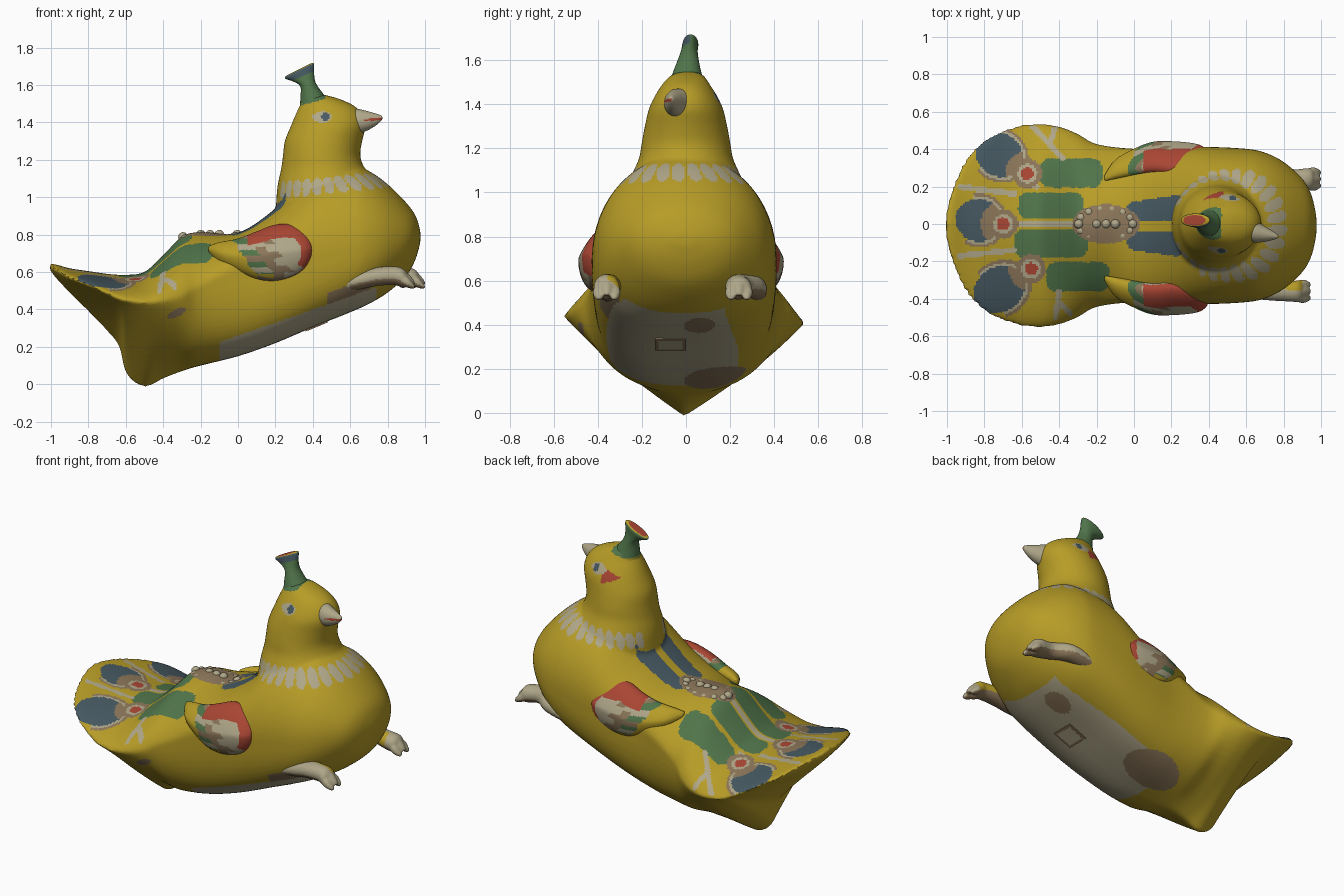
import bpy, bmesh, math
from mathutils import Vector

if "Cube" in bpy.data.objects:
    bpy.data.objects.remove(bpy.data.objects["Cube"])

COLOURS = [("yellow", (0.475, 0.335, 0.02)), ("cream", (0.43, 0.385, 0.25)), ("brown", (0.26, 0.18, 0.1)),
           ("green", (0.08, 0.175, 0.068)), ("blue", (0.062, 0.1, 0.122)), ("red", (0.4, 0.061, 0.034))]
YELLOW, CREAM, BROWN, GREEN, BLUE, RED = range(6)
MATS = []
for cname, rgb in COLOURS:
    MATS.append(bpy.data.materials.new(cname))
    MATS[-1].diffuse_color = (*rgb, 1)


def spline(rows, n=4):
    """Catmull-Rom interpolation of table rows."""
    out = []
    for i in range(len(rows) - 1):
        quad = [rows[max(i - 1, 0)], rows[i], rows[i + 1], rows[min(i + 2, len(rows) - 1)]]
        for t in (k / n for k in range(n)):
            out.append([0.5 * (2 * b + (c - a) * t + (2 * a - 5 * b + 4 * c - d) * t * t
                               + (3 * b - a - 3 * c + d) * t ** 3) for a, b, c, d in zip(*quad)])
    return out + [list(rows[-1])]


def loft(bm, rings):
    loops = [[bm.verts.new(p) for p in ring] for ring in rings]
    n = len(loops[0])
    for a, b in zip(loops, loops[1:]):
        for i in range(n):
            bm.faces.new((a[i], a[(i + 1) % n], b[(i + 1) % n], b[i]))
    bm.faces.new(loops[0][::-1])
    bm.faces.new(loops[-1])


def circle(seg):
    return [(math.cos(math.tau * i / seg), math.sin(math.tau * i / seg)) for i in range(seg)]


def tube(bm, rows, axis, seg=32, lean=0):
    """Rows are cx, cy, cz, ra, rb (and tilt); rings lie across the x or z axis."""
    rings = []
    for cx, cy, cz, ra, rb, *tilt in spline(rows):
        if axis == 'x':
            rings.append([(cx, cy + ra * c + lean * rb * max(s, 0), cz + rb * s) for c, s in circle(seg)])
        else:
            k = tilt[0] if tilt else 0
            rings.append([(cx + ra * c, cy + rb * s, cz + k * ra * c) for c, s in circle(seg)])
    loft(bm, rings)


def finish(name, bm, rule, voxel=0, smooth=4):
    """Make the object, merge its pieces and colour its faces by the rule."""
    bmesh.ops.recalc_face_normals(bm, faces=bm.faces)
    me = bpy.data.meshes.new(name)
    bm.to_mesh(me)
    bm.free()
    ob = bpy.data.objects.new(name, me)
    bpy.context.collection.objects.link(ob)
    bpy.ops.object.select_all(action='DESELECT')
    ob.select_set(True)
    bpy.context.view_layer.objects.active = ob
    if voxel:
        r, s = ob.modifiers.new("merge", 'REMESH'), ob.modifiers.new("soften", 'SMOOTH')
        r.mode, r.voxel_size = 'VOXEL', voxel
        s.factor, s.iterations = 0.5, smooth
        for md in ("merge", "soften"):
            bpy.ops.object.modifier_apply(modifier=md)
    ob.data.materials.clear()
    for m in MATS:
        ob.data.materials.append(m)
    for p in ob.data.polygons:
        p.material_index = rule(p.center, p.normal)
    bpy.ops.object.shade_smooth_by_angle(angle=math.radians(50))
    return ob


# Painted regions
def in_box(x, y, x0, x1, y0, y1, r=0.05):
    return math.hypot(max(x0 + r - x, x - x1 + r, 0), max(y0 + r - y, y - y1 + r, 0)) < r


def near_line(x, y, a, b, w):
    p, a, b = Vector((x, y)), Vector(a), Vector(b)
    t = max(0, min(1, (p - a).dot(b - a) / (b - a).length_squared))
    return (p - a - (b - a) * t).length < w


# Feather eyes: blue centre, length, width, red spot
EYES = [((-.72, .37), .13, .115, (-.57, .27)), ((-.83, .02), .125, .115, (-.70, .0)),
        ((-.72, -.35), .145, .12, (-.55, -.24))]
GREENS = [(-.62, -.27, .03, .17), (-.64, -.25, -.18, -.03), (-.5, -.17, .195, .35), (-.47, -.13, -.36, -.205)]
RAYS = [((-.38, .35), (-.55, .53)), ((-.45, .43), (-.42, .52)), ((-.40, -.36), (-.42, -.5)), ((-.4, -.42), (-.34, -.48)),
        ((-.64, .16), (-.93, .2)), ((-.64, -.14), (-.93, -.17)), ((-.62, 0), (-.3, 0)), ((-.6, .21), (-.52, .2))]


def back_colour(x, y):
    for (cx, cy), rl, rw, red in EYES:
        d = math.hypot(x - red[0], y - red[1])
        if d < .08:
            return RED if d < .034 else CREAM if d < .052 else BROWN
        ax = Vector((cx - red[0], cy - red[1])).normalized()
        u = (x - cx) * ax.x + (y - cy) * ax.y
        v = (y - cy) * ax.x - (x - cx) * ax.y
        e = math.hypot(u / rl, v / rw)
        if e < 1:
            return BROWN if d < .12 else BLUE
        if e < 1.25 and u < .05:
            return CREAM if e < 1.12 else BROWN
    if math.hypot((x + .15) / .18, y / .105) < 1:
        return BROWN
    if any(near_line(x, y, a, b, .015) for a, b in RAYS):
        return CREAM
    if any(in_box(x, y, *g) for g in GREENS):
        return GREEN
    return BLUE if in_box(x, abs(y + .01), -.04, .27, .03, .13 + .15 * max(x, 0)) else YELLOW


def body_colour(c, n):
    x, y, z = c
    # Flat underside with worn patches
    edge = .26 + .35 * x
    if n.z < -.3 and -.2 < x < .74 and z < edge:
        if math.hypot((x + .02) / .17, (y - .13) / .14) < 1 or math.hypot((x - .62) / .08, (y - .06) / .07) < 1:
            return BROWN
        if x > -.1 and y < .24 - .15 * max(x - .3, 0):
            return CREAM
    if n.z < -.1 and .48 < x < .85 and y < -.3 and edge <= z < edge + .06:
        return BROWN
    if y < 0 and math.hypot((x + .33) / .05, (z - .38 - .4 * (x + .33)) / .022) < 1:
        return BROWN
    # Petal collar
    ang = math.atan2(y, x - .47)
    level = (z - (1.015 + .1 * x)) / .05
    if abs(level) < 1 and abs(ang) < 2.75:
        if abs((ang * 27 / math.tau + .12 * level) % 1 - .5) < .45 * (1 - level ** 4) - .05 * (level < 0):
            return CREAM
    # Eyes and cheek patch
    if z > 1.33 and abs(n.y) > .3:
        ex = .45 if y < 0 else .51
        if math.hypot(x - ex - .018, z - 1.432) < .022:
            return BLUE
        if ((x - ex) / .058) ** 2 + abs(z - 1.43) / .032 < 1:
            return CREAM
        if y > 0 and .37 < x < .48 and abs(z - 1.40) < (x - .36) * .4:
            return RED
    if z > 1.5 + .25 * (x - .37) and x < .47:
        return GREEN
    return back_colour(x, y) if n.z > .12 and x < .28 and .42 < z < 1.02 else YELLOW


# Body stations: x, bottom, top, half width, level of widest point, lower roundness
BODY = [(-1.005, .61, .645, .07, .628, 1.4), (-.97, .565, .64, .2, .61, 1.3), (-.9, .49, .62, .355, .565, 1.1),
        (-.8, .39, .605, .46, .52, 1), (-.7, .285, .59, .51, .47, 1), (-.635, .2, .585, .53, .44, 1),
        (-.595, .05, .585, .54, .43, .95), (-.5, -.015, .6, .545, .42, 1.05), (-.4, .03, .69, .53, .43, 1.25),
        (-.3, .07, .79, .49, .46, 1.6), (-.2, .1, .815, .435, .52, 2.4), (0, .15, .81, .41, .62, 3.1),
        (.2, .22, .94, .415, .66, 3.2), (.4, .305, 1.13, .42, .7, 3.1), (.6, .385, 1.17, .41, .73, 2.8),
        (.7, .43, 1.14, .39, .745, 2.5), (.8, .49, 1.07, .34, .76, 2.2), (.9, .58, .97, .25, .78, 2),
        (.95, .67, .9, .16, .79, 2), (.975, .76, .82, .05, .79, 2)]
bm = bmesh.new()
rings = []
for x, zb, zt, w, zw, p in spline(BODY):
    ring = []
    skew = .03 * max(0, min(1, (-.1 - x) / .3)) * max(0, min(1, (x + 1) / .3))
    upper = 2 - .5 * max(0, min(1, -x / .15))
    for c, s in circle(64):
        q = upper if s >= 0 else p
        y = math.copysign(abs(c) ** (2 / q), c) * w - .008
        ring.append((x, y, zw + ((zt if s >= 0 else zb) - zw) * abs(s) ** (2 / q) - skew * y))
    rings.append(ring)
loft(bm, rings)
# Neck and head
tube(bm, [(.5, 0, .9, .3, .32), (.475, 0, 1.05, .265, .26), (.455, 0, 1.15, .225, .215), (.447, 0, 1.22, .207, .202),
          (.457, 0, 1.3, .207, .187), (.482, 0, 1.38, .2, .168), (.487, 0, 1.44, .18, .14),
          (.475, 0, 1.49, .145, .108), (.44, .005, 1.53, .09, .075), (.42, .01, 1.55, .03, .03)], 'z', 48)
finish("body", bm, body_colour, voxel=.0115, smooth=5)

# Crest with a flared, slanted end
bm = bmesh.new()
tube(bm, [(.43, .005, 1.47, .1, .09, 0), (.4, .005, 1.54, .066, .066, 0), (.375, .01, 1.6, .042, .048, .2),
          (.352, .015, 1.64, .055, .038, .4), (.33, .02, 1.672, .077, .036, .5), (.325, .02, 1.682, .07, .03, .5),
          (.323, .02, 1.683, .05, .02, .5)], 'z')
finish("crest", bm, lambda c, n: (RED if math.hypot((c.x - .323) / .06, (c.y - .02) / .028) < 1 else YELLOW)
       if n.z > .6 and c.z > 1.6 else
       (BLUE if c.z - .4 * (c.x - .33) > 1.638 and c.y < .02 else GREEN if c.z > 1.5 else YELLOW))

# Beak with a painted mouth line
bm = bmesh.new()
tube(bm, [(.57, -.02, 1.405, .05, .05), (.635, -.035, 1.405, .062, .066), (.685, -.05, 1.408, .047, .054),
          (.735, -.06, 1.415, .027, .033), (.765, -.066, 1.423, .012, .014), (.772, -.067, 1.424, .004, .004)], 'x', 48)
finish("beak", bm, lambda c, n: RED if c.x > .67 and n.y < .1 and abs(c.z - 1.413 - .1 * (c.x - .7)) < .006 else CREAM)


# Wings
def wing_colour(c, n):
    u, v = (c.x - .2) / .2, (c.z - .705) / .155
    r, a = math.hypot(u, v), math.degrees(math.atan2(v, u))
    if r > .7 and -35 < a < 65 or n.z > .6 and c.x > .05 or c.y > 0 and c.x > .1 and v > .45:
        return RED
    if r > .9 and a < 0:
        return BROWN if c.x > .1 else YELLOW
    q = c.x + .67 * (c.z - .7) + .018 * abs(math.sin(c.z * 42))
    if q > .18:
        return BROWN if q < .24 and math.sin(c.z * 84) > .2 else CREAM
    if q > .125:
        return BROWN if v < .2 else CREAM
    if q > .03 and -.75 < v < .7:
        return (GREEN, BROWN, GREEN, CREAM)[int(c.z * 32) % 4]
    return YELLOW


for side, sgn, cy in (("right", -1, .41), ("left", 1, .365)):
    bm = bmesh.new()
    tube(bm, [(-.16, sgn * (cy - .12), .725, .015, .015), (-.1, sgn * (cy - .07), .705, .05, .055),
              (0, sgn * (cy - .03), .69, .068, .09), (.1, sgn * cy, .69, .075, .128), (.2, sgn * cy, .703, .078, .152),
              (.3, sgn * cy, .715, .07, .138), (.36, sgn * cy, .72, .055, .1), (.395, sgn * cy, .725, .025, .045)],
         'x', 48, lean=-sgn * .45)
    finish(side + "_wing", bm, wing_colour, voxel=.009, smooth=3)

# Legs with three toes each, pale outside and yellow inside
for side, sgn, y, tip in (("right", -1, -.36, .945), ("left", 1, .24, 1.0)):
    bm = bmesh.new()
    yo = y + (.02 if sgn < 0 else .07)
    tube(bm, [(.48, yo, .52, .02, .015), (.6, yo, .545, .055, .045), (.74, yo - .01, .575, .06, .05),
              (.84, y, .58, .055, .05), (tip - .06, y, .565, .058, .052), (tip - .03, y, .56, .02, .02)], 'x', 24)
    for k in (-1, 0, 1):
        ty, dz = y + k * .035, .02 * abs(k)
        tube(bm, [(tip - .13, y + k * .015, .575, .02, .02), (tip - .05, ty, .57 - dz, .028, .03),
                  (tip - .015, ty, .55 - dz, .02, .02), (tip, ty, .54 - dz, .008, .008)], 'x', 16)
    finish(side + "_leg", bm, lambda c, n: BROWN if n.z < -.35 and c.x > .6 else
           CREAM if c.x > .9 or (c.x > .52 and n.y * sgn > -.1) else YELLOW, voxel=.008, smooth=2)

# Bead rosette on the back
bm = bmesh.new()
for bx, by in [(-.15 + .145 * c, .08 * s) for c, s in circle(14)] + [(-.2, 0), (-.15, 0), (-.1, 0)]:
    ret = bmesh.ops.create_icosphere(bm, subdivisions=2, radius=.026)
    bmesh.ops.translate(bm, verts=ret['verts'], vec=(bx, by, .8 - .35 * abs(by) - (.012 if bx < -.25 else 0)))
finish("back_beads", bm, lambda c, n: CREAM)

# Small framed plate under the body
bm = bmesh.new()
for size in ((.13, .14, .008), (.1, .11, .0095)):
    ret = bmesh.ops.create_cube(bm, size=1)
    bmesh.ops.scale(bm, verts=ret['verts'], vec=size)
plate = finish("base_plate", bm, lambda c, n: CREAM if abs(c.z) > .0045 else BROWN)
plate.location = (.42, -.07, .311)
plate.rotation_euler = (0, -math.atan(.41), 0)

for m in bpy.data.materials:
    if m.users and not m.is_grease_pencil:
        m.use_nodes = True
        m.node_tree.nodes["Principled BSDF"].inputs["Base Color"].default_value = m.diffuse_color
